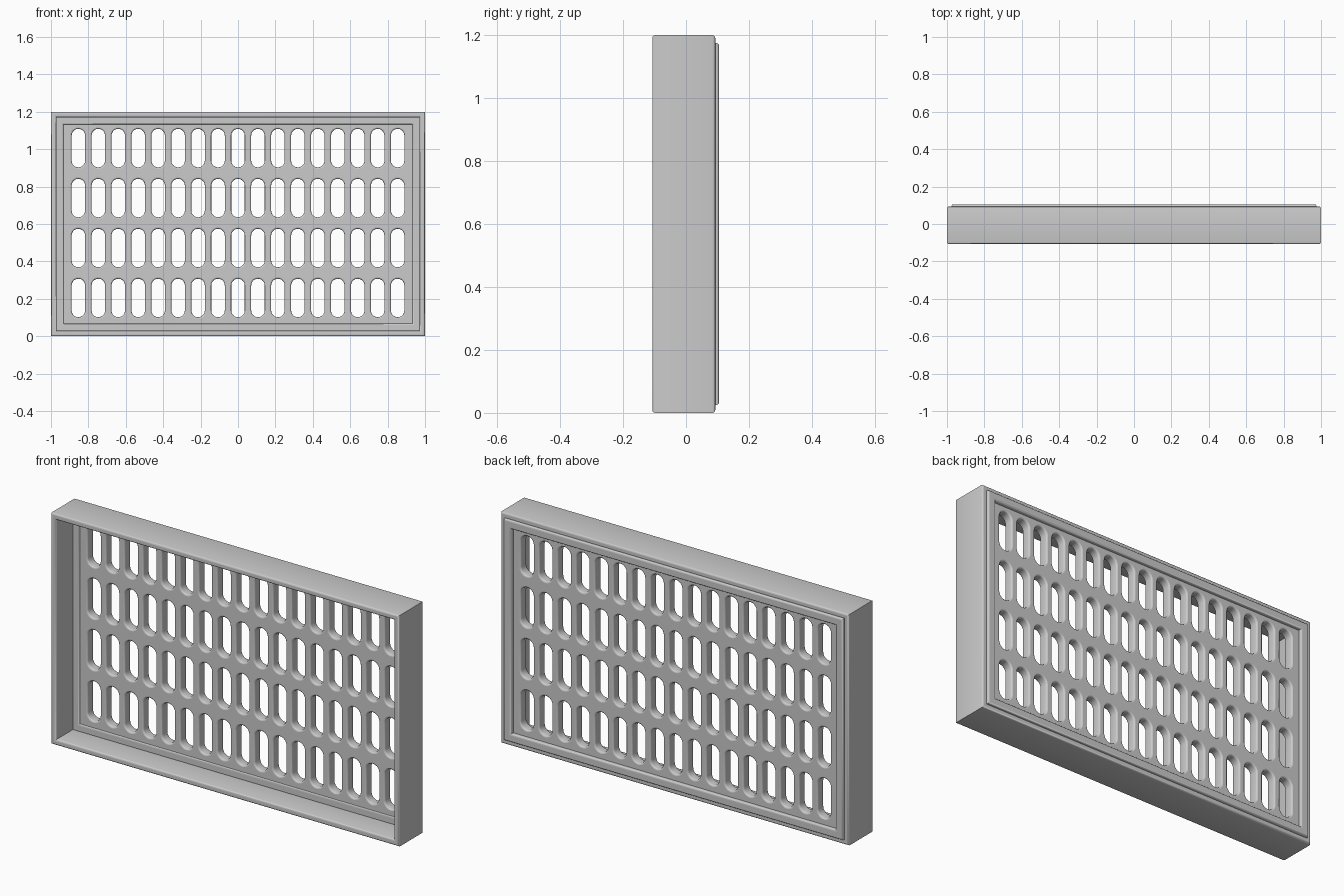
import bpy
import math

cube = bpy.data.objects.get("Cube")
if cube:
    bpy.data.objects.remove(cube, do_unlink=True)

MID_Z = 0.6

grey = bpy.data.materials.new("light grey")
grey.use_nodes = True
colour = (0.6, 0.6, 0.6, 1)
grey.diffuse_color = colour
grey.node_tree.nodes["Principled BSDF"].inputs["Base Color"].default_value = colour


def rectangle(half_w, half_h):
    return [(-half_w, -half_h), (half_w, -half_h), (half_w, half_h), (-half_w, half_h)]


def slot(cx, cz, radius, half_h, steps=10):
    points = []
    for end in (1, -1):
        for i in range(steps + 1):
            a = math.pi * i / steps + (0 if end == 1 else math.pi)
            points.append((cx + radius * math.cos(a),
                           cz + end * (half_h - radius) + radius * math.sin(a)))
    return points


def plate(name, outlines, front, back, rounding):
    """Upright plate with holes and rounded rims, between two depths."""
    curve = bpy.data.curves.new(name, "CURVE")
    curve.dimensions = "2D"
    curve.fill_mode = "BOTH"
    curve.extrude = (back - front) / 2 - rounding
    curve.bevel_depth = rounding
    curve.bevel_resolution = 2
    curve.offset = -rounding
    for points in outlines:
        spline = curve.splines.new("POLY")
        spline.points.add(len(points) - 1)
        for p, (x, z) in zip(spline.points, points):
            p.co = (x, z, 0, 1)
        spline.use_cyclic_u = True
    curve.materials.append(grey)
    obj = bpy.data.objects.new(name, curve)
    bpy.context.collection.objects.link(obj)
    obj.location = (0, (front + back) / 2, MID_Z)
    obj.rotation_euler = (math.pi / 2, 0, 0)
    bpy.ops.object.select_all(action="DESELECT")
    obj.select_set(True)
    bpy.context.view_layer.objects.active = obj
    bpy.ops.object.convert(target="MESH")
    bpy.ops.object.shade_smooth_by_angle(angle=math.radians(40))


# Deep outer casing
plate("outer_frame", [rectangle(1, 0.6), rectangle(0.97, 0.57)], -0.107, 0.093, 0.009)

# Rim standing proud of the casing at the back
plate("back_rim", [rectangle(0.975, 0.575), rectangle(0.932, 0.532)], 0.03, 0.105, 0.008)

# Grille panel with rows of rounded slots
slots = [slot((c - 8) * 0.1067, (r - 1.5) * 0.267 + 0.005, 0.036, 0.103)
         for c in range(17) for r in range(4)]
plate("grille_panel", [rectangle(0.94, 0.54)] + slots, 0.036, 0.086, 0.008)
